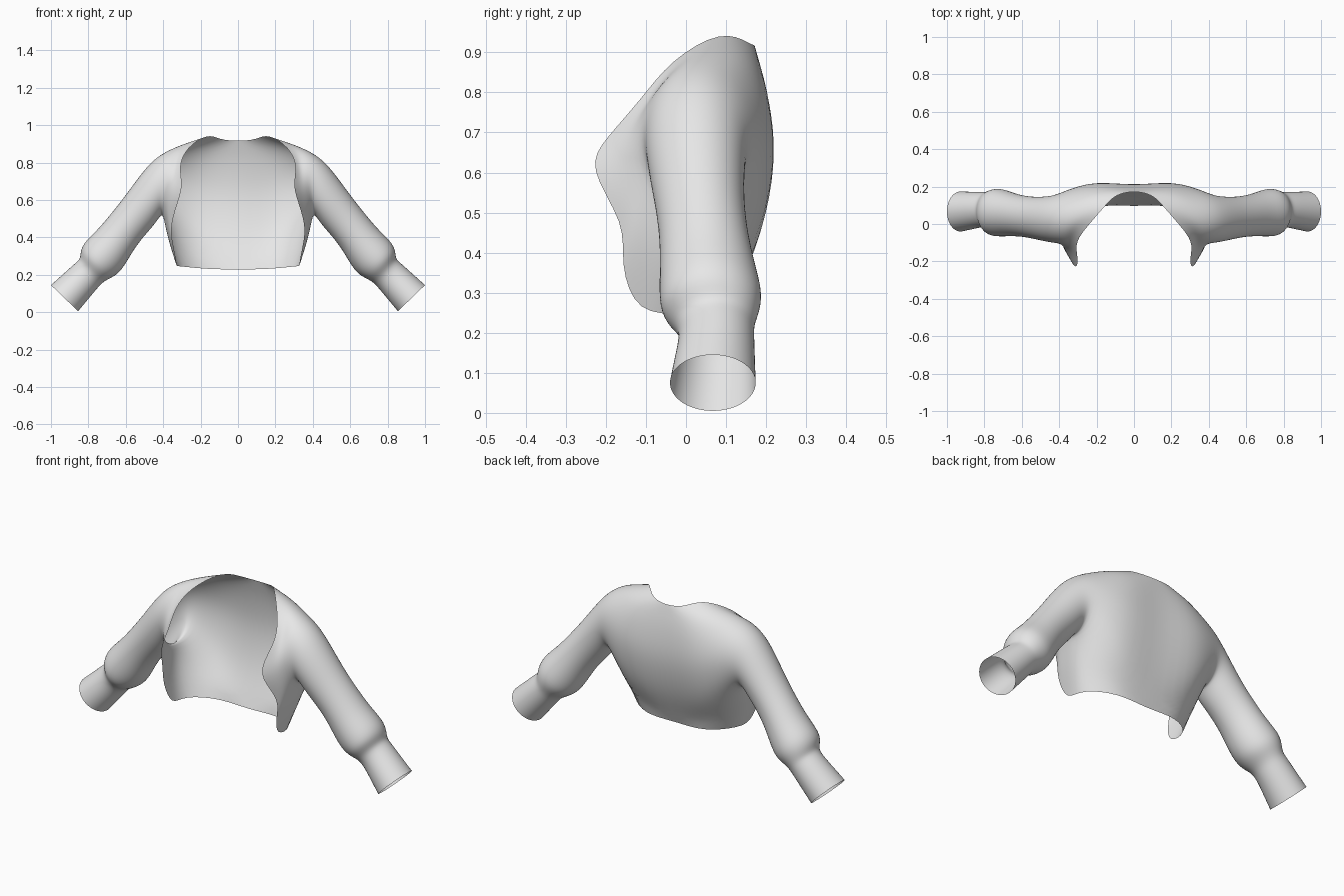
import bpy
import bmesh
import math
from mathutils import Vector

N = 16  # points per loop: 0 underarm, 4 front, 8 top, 12 back

# Outer border of the half body: hem side, front opening, neckline, centre back, hem
border = [
    (0.34, 0.00, 0.25), (0.322, -0.125, 0.243), (0.352, -0.165, 0.375),
    (0.362, -0.148, 0.47), (0.312, -0.25, 0.615), (0.295, -0.20, 0.685),
    (0.317, -0.11, 0.785), (0.275, -0.04, 0.88), (0.16, 0.09, 0.958),
    (0.10, 0.16, 0.922), (0, 0.177, 0.914), (0, 0.20, 0.75),
    (0, 0.208, 0.60), (0, 0.165, 0.40), (0, 0.088, 0.228), (0.18, 0.115, 0.23),
]

# Body panel loop halfway between the border and the armhole
panel = [
    (0.388, 0.01, 0.42), (0.378, -0.07, 0.41), (0.375, -0.12, 0.44),
    (0.375, -0.14, 0.51), (0.352, -0.165, 0.60), (0.34, -0.14, 0.69),
    (0.335, -0.09, 0.78), (0.315, -0.02, 0.873), (0.26, 0.06, 0.918),
    (0.24, 0.15, 0.897), (0.20, 0.205, 0.83), (0.21, 0.23, 0.73),
    (0.22, 0.237, 0.62), (0.23, 0.212, 0.47), (0.24, 0.168, 0.37),
    (0.325, 0.09, 0.36),
]

# Armhole and sleeve rings: upper x, z, lower x, z, front y, back y
sleeve = [
    (0.36, 0.872, 0.40, 0.53, -0.105, 0.172),
    (0.45, 0.82, 0.418, 0.512, -0.10, 0.15),
    (0.525, 0.73, 0.45, 0.465, -0.09, 0.145),
    (0.60, 0.625, 0.50, 0.41, -0.075, 0.145),
    (0.675, 0.53, 0.555, 0.34, -0.065, 0.155),
    (0.75, 0.44, 0.60, 0.26, -0.065, 0.175),
    (0.818, 0.378, 0.64, 0.205, -0.067, 0.192),
    (0.842, 0.33, 0.69, 0.178, -0.06, 0.18),
    (0.842, 0.285, 0.725, 0.16, -0.025, 0.17),
    (0.87, 0.262, 0.755, 0.125, -0.015, 0.17),
    (0.935, 0.203, 0.805, 0.065, -0.028, 0.172),
    (1.0, 0.145, 0.855, 0.005, -0.04, 0.174),
]


def sleeve_ring(ux, uz, lx, lz, y0, y1):
    """Elliptical loop spanning the upper and lower sleeve points."""
    c = Vector(((ux + lx) / 2, (y0 + y1) / 2, (uz + lz) / 2))
    up = Vector(((ux - lx) / 2, 0, (uz - lz) / 2)) * 1.025
    ry = (y1 - y0) / 2 * 1.025
    pts = []
    for k in range(N):
        t = 2 * math.pi * k / N
        pts.append(c - up * math.cos(t) - Vector((0, ry * math.sin(t), 0)))
    return pts


# Bridge all loops into one continuous half jacket
bm = bmesh.new()
loops = [border, panel] + [sleeve_ring(*row) for row in sleeve]
rows = [[bm.verts.new(p) for p in loop] for loop in loops]
for a, b in zip(rows, rows[1:]):
    for k in range(N):
        j = (k + 1) % N
        bm.faces.new((a[k], b[k], b[j], a[j])).smooth = True

mesh = bpy.data.meshes.new("cropped_jacket")
bm.to_mesh(mesh)
bm.free()
jacket = bpy.data.objects.new("cropped_jacket", mesh)
bpy.context.collection.objects.link(jacket)

# Mirror to the other side and smooth the cloth
mirror = jacket.modifiers.new("other_half", 'MIRROR')
mirror.use_clip = True
mirror.merge_threshold = 0.001
smooth = jacket.modifiers.new("smooth_cloth", 'SUBSURF')
smooth.levels = smooth.render_levels = 2

# Plain grey cloth
cloth = bpy.data.materials.new("grey_cloth")
cloth.diffuse_color = (0.8, 0.8, 0.8, 1)
mesh.materials.append(cloth)
